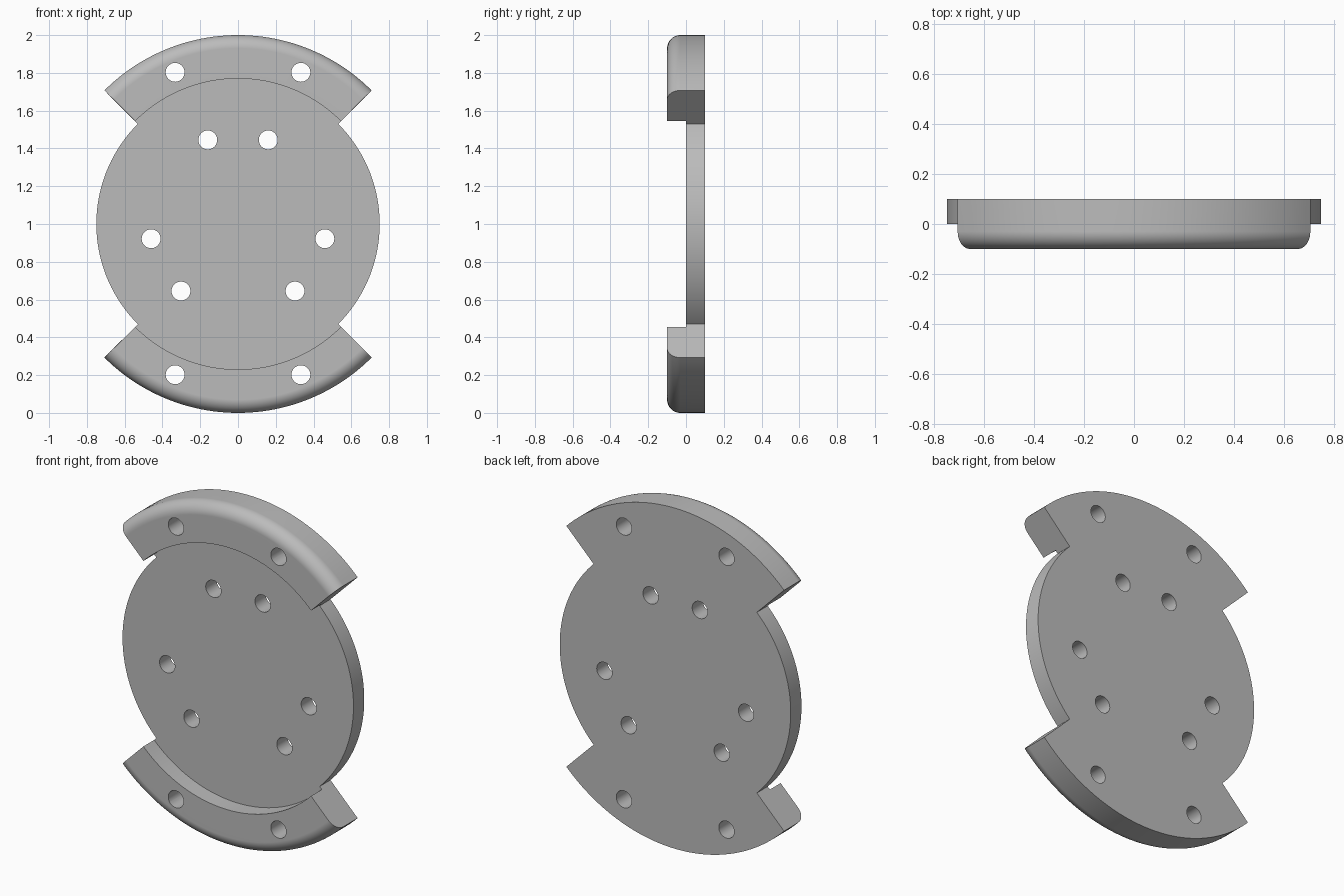
import bpy, bmesh
from math import sin, cos, pi, radians
from mathutils import Matrix, Vector

cube = bpy.data.objects.get("Cube")
if cube:
    bpy.data.objects.remove(cube, do_unlink=True)

DISC_R, STEP_R, RIM_R = 0.75, 0.77, 1.0
FRONT, FLOOR, BACK = -0.1, 0.0, 0.1
FILLET, HOLE_R, STEPS = 0.07, 0.05, 48

grey = bpy.data.materials.new("plain grey")
grey.use_nodes = True
color = (0.5, 0.5, 0.5, 1)
grey.diffuse_color = color
grey.node_tree.nodes["Principled BSDF"].inputs["Base Color"].default_value = color


def at(radius, y, angle):
    return Vector((radius * cos(angle), y, 1 + radius * sin(angle)))


def arc(quarter):
    start = radians(-45 + 90 * quarter)
    return [start + pi / 2 * i / STEPS for i in range(STEPS + 1)]


bm = bmesh.new()


def face(points):
    bm.faces.new([bm.verts.new(p) for p in points])


def sweep(profile, angles):
    for a, b in zip(angles, angles[1:]):
        for p, q in zip(profile, profile[1:]):
            face([at(*p, a), at(*q, a), at(*q, b), at(*p, b)])


# Rim section: step wall, front face, rounded outer edge, outer wall
rim = [(STEP_R, FLOOR), (STEP_R, FRONT)]
rim += [(RIM_R - FILLET + FILLET * sin(t), FRONT + FILLET - FILLET * cos(t))
        for t in [pi / 2 * i / 10 for i in range(11)]]
rim.append((RIM_R, BACK))
disc_edge = [(DISC_R, FLOOR), (DISC_R, BACK)]

# Bare disc edge at the sides, raised rims at top and bottom
front_outline, back_outline = [], []
for quarter in range(4):
    angles = arc(quarter)
    raised = quarter % 2 == 1
    sweep(rim if raised else disc_edge, angles)
    front_outline += [at(STEP_R if raised else DISC_R, FLOOR, a) for a in angles]
    back_outline += [at(RIM_R if raised else DISC_R, BACK, a) for a in angles]
    if raised:
        for a in (angles[0], angles[-1]):
            face([at(*p, a) for p in disc_edge[::-1] + rim])

# Flat recessed front and flat back
face(front_outline)
face(back_outline)
bmesh.ops.remove_doubles(bm, verts=bm.verts, dist=1e-5)
bmesh.ops.recalc_face_normals(bm, faces=bm.faces)


def make_object(name, mesh_builder):
    mesh = bpy.data.meshes.new(name)
    mesh_builder.to_mesh(mesh)
    mesh_builder.free()
    mesh.materials.append(grey)
    obj = bpy.data.objects.new(name, mesh)
    bpy.context.collection.objects.link(obj)
    return obj


plate = make_object("mounting_plate", bm)

# Mirrored through holes
drill = bmesh.new()
for x, z in [(0.333, 1.803), (0.16, 1.445), (0.46, 0.922), (0.302, 0.645), (0.333, 0.202)]:
    for side in (-1, 1):
        bmesh.ops.create_cone(
            drill, cap_ends=True, segments=32, radius1=HOLE_R, radius2=HOLE_R, depth=0.6,
            matrix=Matrix.Translation((side * x, 0, z)) @ Matrix.Rotation(pi / 2, 4, "X"))
cutter = make_object("hole_cutter", drill)
cutter.hide_render = True

cut = plate.modifiers.new("holes", "BOOLEAN")
cut.operation = "DIFFERENCE"
cut.solver = "EXACT"
cut.object = cutter
bpy.ops.object.select_all(action="DESELECT")
plate.select_set(True)
bpy.context.view_layer.objects.active = plate
bpy.ops.object.modifier_apply(modifier=cut.name)
bpy.data.objects.remove(cutter, do_unlink=True)

# Smooth curved walls, crisp edges
bpy.ops.object.shade_smooth_by_angle(angle=radians(30))
weighted = plate.modifiers.new("flat face shading", "WEIGHTED_NORMAL")
weighted.keep_sharp = True
